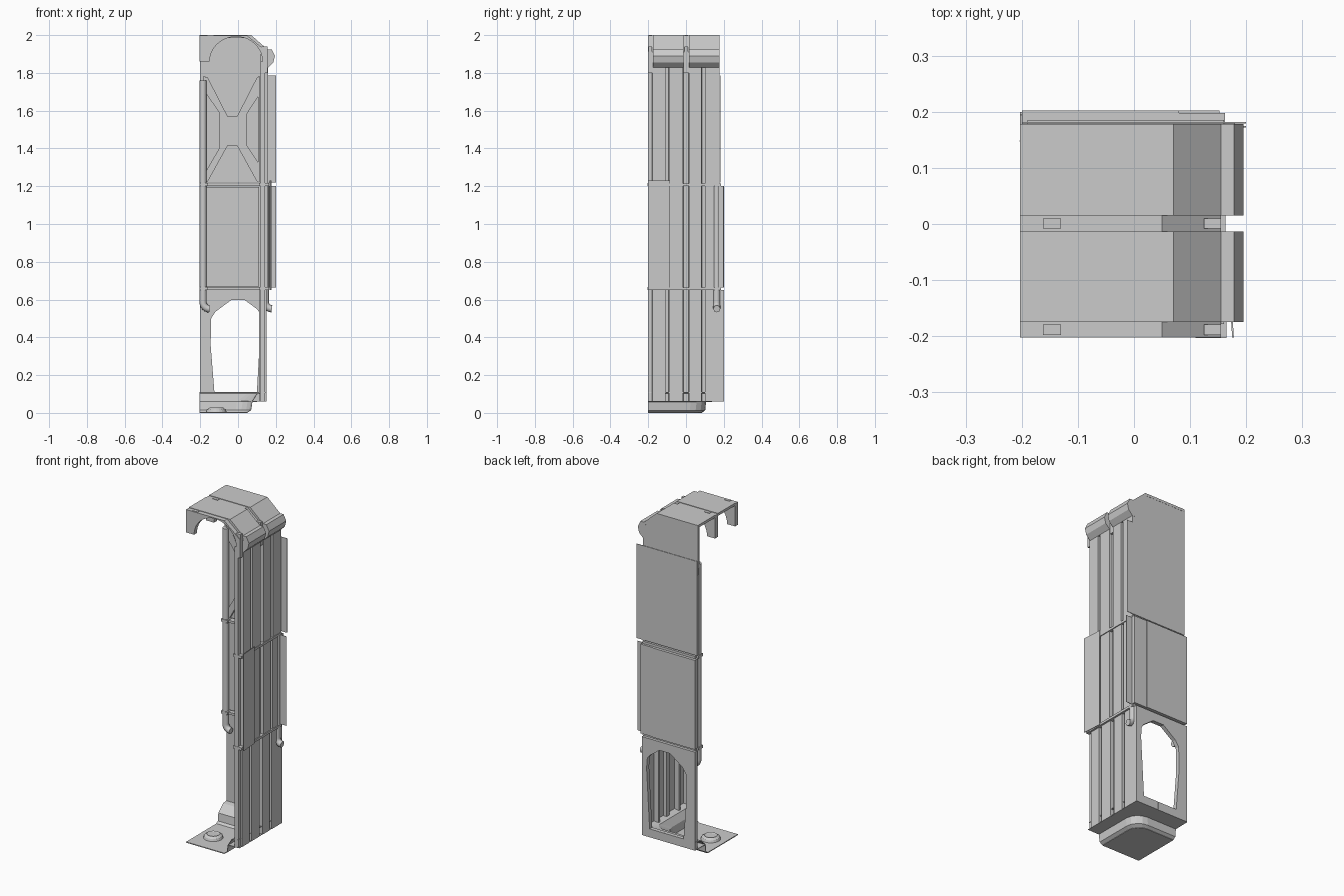
import bpy, bmesh, math

if "Cube" in bpy.data.objects:
    bpy.data.objects.remove(bpy.data.objects["Cube"])


def finish(name, bm):
    bmesh.ops.recalc_face_normals(bm, faces=bm.faces)
    me = bpy.data.meshes.new(name)
    bm.to_mesh(me)
    bm.free()
    ob = bpy.data.objects.new(name, me)
    bpy.context.collection.objects.link(ob)
    return ob


def prism(name, pts, axis, a, b):
    """Extrude a 2D outline along an axis from a to b."""
    bm = bmesh.new()
    place = {'x': lambda u, v, t: (t, u, v),
             'y': lambda u, v, t: (u, t, v),
             'z': lambda u, v, t: (u, v, t)}[axis]
    lo = [bm.verts.new(place(u, v, a)) for u, v in pts]
    hi = [bm.verts.new(place(u, v, b)) for u, v in pts]
    n = len(pts)
    caps = [bm.faces.new(lo), bm.faces.new(hi)]
    for i in range(n):
        j = (i + 1) % n
        bm.faces.new((lo[i], lo[j], hi[j], hi[i]))
    bm.normal_update()
    bmesh.ops.triangulate(bm, faces=caps, ngon_method='EAR_CLIP')
    return finish(name, bm)


def box(name, x0, x1, y0, y1, z0, z1):
    return prism(name, [(x0, y0), (x1, y0), (x1, y1), (x0, y1)], 'z', z0, z1)


def loft(name, rings, thick=0.004):
    """Open strip surface through rings of 3D points."""
    bm = bmesh.new()
    rows = [[bm.verts.new(p) for p in r] for r in rings]
    for r, s in zip(rows, rows[1:]):
        for i in range(len(r) - 1):
            bm.faces.new((r[i], r[i + 1], s[i + 1], s[i]))
    ob = finish(name, bm)
    m = ob.modifiers.new("thickness", 'SOLIDIFY')
    m.thickness = thick
    m.offset = 0
    return ob


# Curved cap: two shell segments and the closed end plate behind them
cap = [(-.203, 2), (.07, 2), (.155, 1.925), (.178, 1.925), (.195, 1.89), (.187, 1.855), (.16, 1.828)]
inner = [(.145, 1.828), (.145, 1.91), (.065, 1.985), (-.203, 1.985)]
for i, (y0, y1) in enumerate([(-.175, -.013), (.015, .178)]):
    prism(f"cap_shell_{i}", cap + inner, 'y', y0, y1)
prism("back_upper_wall", cap + [(.16, 1.22), (-.2, 1.22)], 'y', .163, .177)

# Arched ribs in the channels between the shells, with small clamp blocks
arch = [(-.01 + .14 * math.cos(math.pi * i / 20), 1.86 + .132 * math.sin(math.pi * i / 20)) for i in range(21)]
rib = [(-.203, 1.86), (-.203, 1.997), (.05, 1.997), (.155, 1.91), (.155, 1.8), (.13, 1.8)] + arch
for i, (y0, y1) in enumerate([(-.202, -.175), (-.013, .015)]):
    prism(f"arch_rib_{i}", rib, 'y', y0, y1)
    yc = (y0 + y1) / 2
    box(f"rib_clamp_left_{i}", -.162, -.13, yc - .009, yc + .009, 1.985, 2)
    box(f"rib_clamp_right_{i}", .125, .155, yc - .009, yc + .009, 1.91, 1.94)


# Corrugated right wall
def corrugated(name, x, z0, z1):
    prof = [(x - .018, -.202), (x - .018, -.18), (x, -.178)]
    for yc, w, d in [(-.1, .008, .028), (0, .014, .02), (.092, .008, .028)]:
        prof += [(x, yc - w - .001), (x - d, yc - w), (x - d, yc + w), (x, yc + w + .001)]
    prof += [(x, .178)]
    prism(name, prof + [(u - .012, v) for u, v in reversed(prof)], 'z', z0, z1)


corrugated("right_wall_lower", .152, .06, .65)
corrugated("right_wall_middle", .158, .65, 1.21)
corrugated("right_wall_upper", .16, 1.21, 1.9)
box("wall_front_post", .118, .142, -.2, -.18, .06, 1.86)

# Upper back panel with raised cross on the inside
box("upper_back_panel", -.2, .2, .179, .182, 1.22, 1.785)
cross = [(-.175, 1.70), (-.175, 1.775), (-.16, 1.775), (-.055, 1.57), (-.005, 1.57), (.1, 1.775),
         (.11, 1.775), (.11, 1.68), (.045, 1.58), (.045, 1.42), (.11, 1.32), (.11, 1.225), (.1, 1.225),
         (-.005, 1.415), (-.055, 1.415), (-.16, 1.225), (-.175, 1.225), (-.175, 1.27), (-.1, 1.40), (-.1, 1.59)]
prism("panel_cross", cross, 'y', .148, .164)
box("cross_hub", -.066, .014, .142, .15, 1.446, 1.542)
for i, x in enumerate((-.185, .105)):
    box(f"panel_side_frame_{i}", x, x + .012, .15, .164, 1.22, 1.78)

# Middle back panel, its corner flange and the loose plate on the right wall
box("middle_back_wall", -.2, .08, .17, .202, .665, 1.2)
box("middle_back_corner", .08, .162, .17, .198, .665, 1.2)
box("middle_inner_panel", -.178, .11, .155, .17, .67, 1.195)
box("middle_flange", .16, .2, .172, .175, .665, 1.2)
prism("right_cover_plate", [(.17, -.085), (.178, -.202), (.175, -.202), (.167, -.085)], 'z', .65, 1.23)

# Thin rails running round the joints, with pipe clips
for i, z in enumerate((.65, 1.2)):
    box(f"rail_right_{i}", .13, .163, -.2, .178, z, z + .014)
    box(f"rail_back_{i}", -.19, .16, .14, .185, z, z + .014)
    box(f"rail_clip_left_{i}", -.203, -.16, .128, .17, z, z + .016)
    box(f"rail_clip_front_{i}", .11, .165, -.203, -.175, z, z + .016)

# Lower back frame with a shaped opening
outline = [(0, .06), (-.2, .06), (-.2, .65), (.152, .65), (.152, .06), (.0005, .06)]
opening = [(.0005, .11), (.1, .11), (.12, .47), (.115, .53), (.1, .55), (.035, .598), (-.035, .598),
           (-.12, .535), (-.142, .5), (-.145, .36), (-.125, .11), (0, .11)]
prism("lower_back_frame", outline + opening, 'y', .178, .202)

# Pipes hooking over at their lower ends
for name, x, y, r, z1 in [("pipe_left", -.185, .148, .035, 1.76), ("pipe_right", .145, .163, .034, 1.2)]:
    cu = bpy.data.curves.new(name, 'CURVE')
    cu.dimensions = '3D'
    cu.bevel_depth = .019
    cu.bevel_resolution = 2
    cu.use_fill_caps = True
    path = [(x, y, z1)]
    for k in range(7):
        a = math.pi / 2 * k / 6
        path.append((x + r * (1 - math.cos(a)), y, .585 - r * math.sin(a)))
    sp = cu.splines.new('POLY')
    sp.points.add(len(path) - 1)
    for p, q in zip(sp.points, path):
        p.co = (*q, 1)
    bpy.context.collection.objects.link(bpy.data.objects.new(name, cu))


# Foot tray: floor, rounded rising wall, shelf and inner slope
def ring(x, y, c, z):
    arc = [(x - c + c * math.cos(t), y - c + c * math.sin(t), z)
           for t in (math.pi / 2 * k / 4 for k in range(5))]
    return [(x, -.202, z)] + arc + [(-.203, y, z)]


floor = ring(.05, .085, .07, 0)
prism("foot_floor", [p[:2] for p in floor] + [(-.203, -.202)], 'z', 0, .005)
loft("foot_wall", [ring(.05, .085, .07, .003), ring(.068, .1, .08, .015),
                   ring(.075, .105, .08, .06), ring(.15, .2, .002, .062)])
loft("foot_inner_slope", [ring(.075, .105, .08, .06), ring(.1, .15, .05, .1), ring(.145, .195, .003, .108)])

# Low round bolt on the foot
bm = bmesh.new()
prev = None
for r, z in [(.055, .004), (.05, .018), (.036, .028), (.03, .024)]:
    cur = [bm.verts.new((-.115 + r * math.cos(2 * math.pi * k / 20),
                         -.07 + r * math.sin(2 * math.pi * k / 20), z)) for k in range(20)]
    if prev:
        for k in range(20):
            bm.faces.new((prev[k], prev[(k + 1) % 20], cur[(k + 1) % 20], cur[k]))
    else:
        bm.faces.new(cur)
    prev = cur
bm.faces.new(prev)
finish("foot_bolt", bm)
